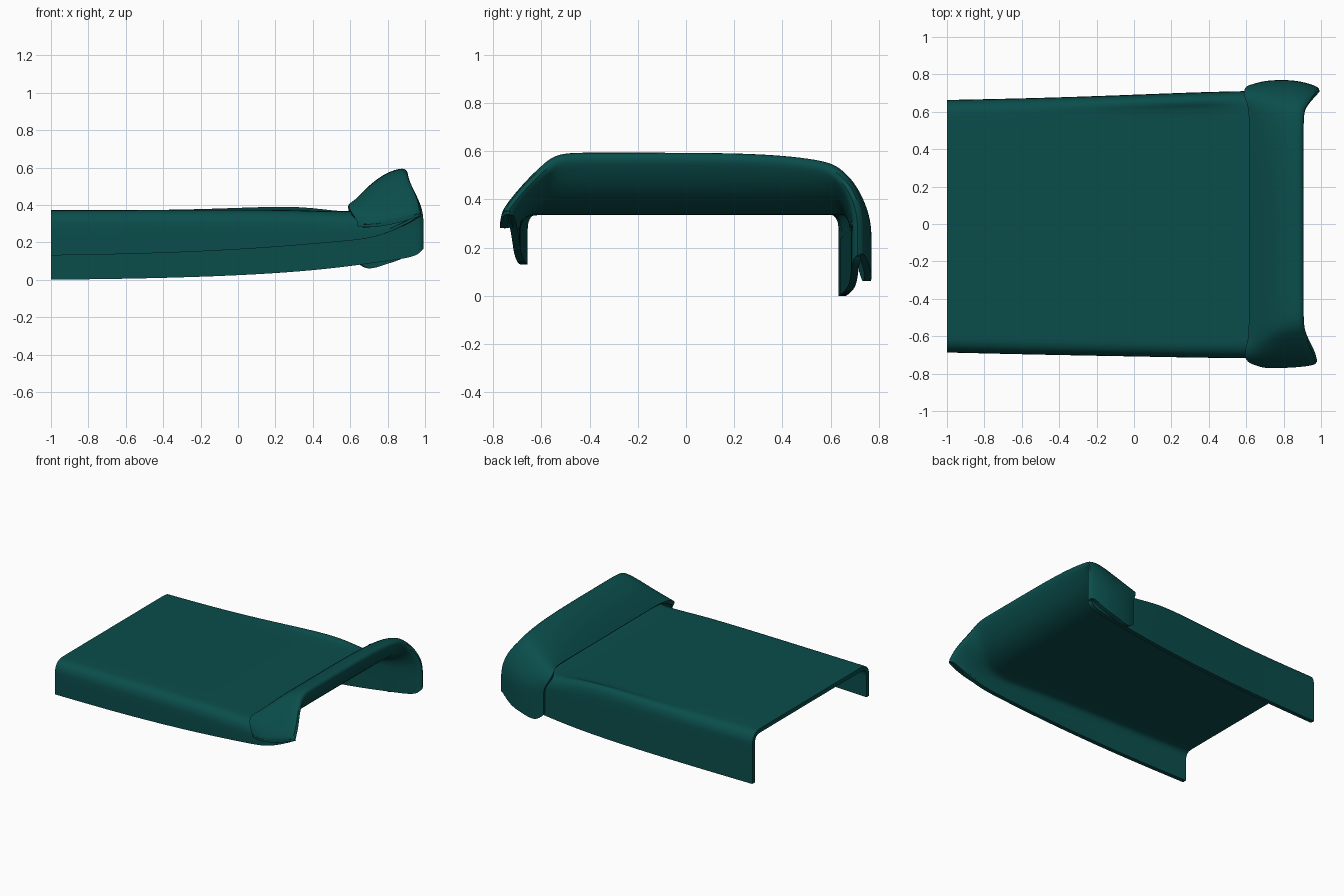
import bpy, math
from mathutils import Vector

if "Cube" in bpy.data.objects:
    bpy.data.objects.remove(bpy.data.objects["Cube"])

# Cross-sections along the cover, then back over the turned-down flap:
# x middle, x front hem, x back hem, top z, front hem z, back hem z,
# front y, back y, front corner width, back corner width, corner drop
SPREAD = [
    (-1.00, -1.00, -1.00, .357, .130, .000, -.672, .648, .07, .07, .08),
    (-.50, -.50, -.50, .358, .138, .006, -.684, .658, .07, .07, .08),
    (.00, .00, .00, .360, .160, .022, -.693, .676, .07, .07, .08),
    (.35, .35, .35, .357, .187, .045, -.700, .690, .07, .07, .08),
    (.58, .58, .58, .345, .207, .070, -.702, .695, .08, .08, .08),
    (.72, .72, .72, .365, .222, .090, -.705, .698, .10, .09, .10),
    (.83, .85, .86, .435, .270, .108, -.712, .700, .15, .11, .15),
    (.89, .95, .985, .545, .325, .133, -.725, .705, .20, .13, .20),
]
FLAP = [
    (.897, .98, .98, .580, .345, .200, -.735, .720, .21, .15, .22),
    (.86, .90, .89, .580, .315, .110, -.750, .750, .22, .16, .23),
    (.78, .79, .79, .550, .288, .085, -.755, .757, .21, .16, .23),
    (.69, .70, .69, .475, .278, .045, -.758, .750, .17, .14, .18),
    (.625, .645, .635, .404, .285, .100, -.738, .732, .12, .11, .12),
]


def half_section(xm, xe, zt, ze, ys, c, d, wrinkle, flare):
    """Hem to flat top on one side; sign of ys picks the side."""
    s = math.copysign(1, ys)
    zs = max(zt - d, ze + .02)
    a, b = Vector((ys, zs)), Vector((ys - s * c, zt))
    k = 1 if c < .1 else max(.15, 1 - (c - .1) * 8)
    mid = (a + b) / 2
    ctrl = mid + (Vector((ys, zt)) - mid) * k
    pts = [(xe, ys, ze), (xe, ys, ze + .02), (xe, ys, (ze + zs) / 2)]
    for i in range(6):
        t = i / 5
        p = a * (1 - t) ** 2 + ctrl * 2 * t * (1 - t) + b * t * t
        x = xe + (xm - xe) * t * t * (3 - 2 * t) - flare * math.sin(math.pi * t)
        pts.append((x, p.x, p.y + wrinkle * math.sin(math.pi * t)))
    return pts


def section(r):
    xm, xf, xb, zt, zf, zb, yf, yb, cf, cb, d = r
    # soft wrinkles along the back edge, sagging back corner at the head,
    # and a flared corner on the flap hem
    w = .045 * math.exp(-((xm - .38) / .13) ** 2) + .025 * math.exp(-((xm + .05) / .2) ** 2)
    sag = .035 * max(0, min(1, (zt - .4) / .15))
    flare = .04 if r is FLAP[-1] else 0
    front = half_section(xm, xf, zt, zf, yf, cf, d, 0, flare)
    back = half_section(xm, xb, zt - sag, zb, yb, cb, d, w if r in SPREAD else 0, flare)
    f, b = Vector(front[-1]), Vector(back[-1])
    flat = []
    for i in range(1, 8):
        t = i / 8
        p = f.lerp(b, t)
        flat.append((p.x, p.y, f.z + (b.z - f.z) * t ** 6))
    return front + flat + back[::-1]


mat = bpy.data.materials.new("teal_cloth")
mat.diffuse_color = (.003, .075, .071, 1)
mat.use_nodes = True
mat.node_tree.nodes["Principled BSDF"].inputs["Base Color"].default_value = mat.diffuse_color


def cloth(name, rows):
    secs = [section(r) for r in rows]
    n = len(secs[0])
    verts = [p for s in secs for p in s]
    faces = [(i * n + j, (i + 1) * n + j, (i + 1) * n + j + 1, i * n + j + 1)
             for i in range(len(secs) - 1) for j in range(n - 1)]
    me = bpy.data.meshes.new(name)
    me.from_pydata(verts, [], faces)
    ob = bpy.data.objects.new(name, me)
    bpy.context.collection.objects.link(ob)
    me.materials.append(mat)
    sub = ob.modifiers.new("smooth", 'SUBSURF')
    sub.levels = sub.render_levels = 2
    sub.boundary_smooth = 'PRESERVE_CORNERS'
    sol = ob.modifiers.new("thickness", 'SOLIDIFY')
    sol.thickness = .03
    sol.offset = 0
    bpy.ops.object.select_all(action='DESELECT')
    ob.select_set(True)
    bpy.context.view_layer.objects.active = ob
    for m in list(ob.modifiers):
        bpy.ops.object.modifier_apply(modifier=m.name)
    bpy.ops.object.shade_smooth_by_angle(angle=math.radians(40))
    return ob


# One continuous cover with its folded-back head end
cloth("bed_cover", SPREAD + FLAP)
